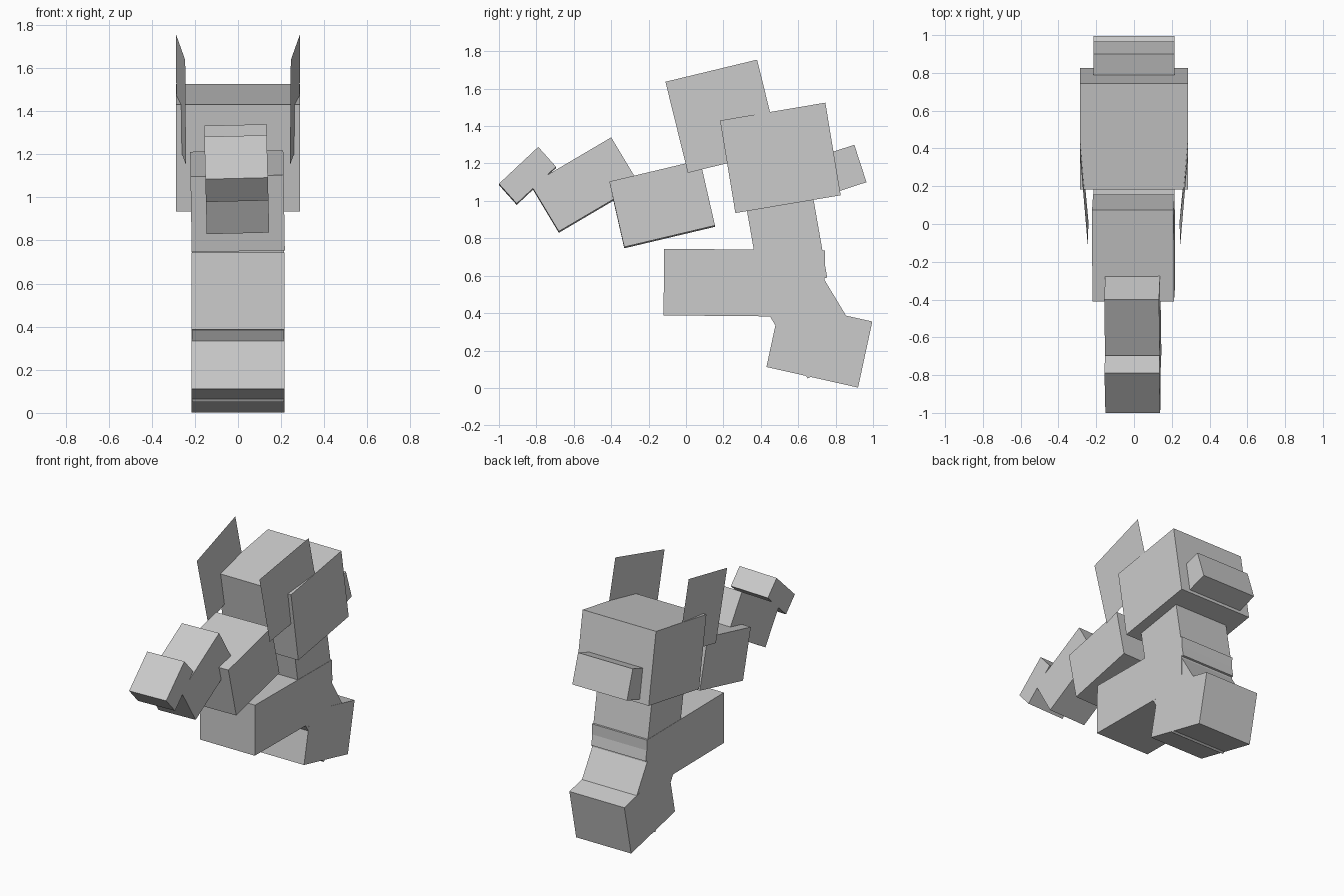
import bpy

if "Cube" in bpy.data.objects:
    bpy.data.objects.remove(bpy.data.objects["Cube"])


def make_object(name, verts, faces):
    mesh = bpy.data.meshes.new(name)
    mesh.from_pydata(verts, [], faces)
    mesh.update()
    obj = bpy.data.objects.new(name, mesh)
    bpy.context.collection.objects.link(obj)
    return obj


def tilted_box(name, origin, along, across, half_width, roll=0.0, pivot_z=0.83):
    """Box whose side profile is a parallelogram in (y, z): origin + two edge vectors."""
    (y, z), (ay, az), (by, bz) = origin, along, across
    profile = [(y, z), (y + ay, z + az), (y + ay + by, z + az + bz), (y + by, z + bz)]
    # order the profile consistently so normals point outwards
    if ay * bz - az * by < 0:
        profile.reverse()
    verts = []
    for x in (-half_width, half_width):
        for py, pz in profile:
            verts.append((x - roll * (pz - pivot_z), py, pz + roll * x))
    faces = [(3, 2, 1, 0), (4, 5, 6, 7)]
    faces += [(i, (i + 1) % 4, (i + 1) % 4 + 4, i + 4) for i in range(4)]
    return make_object(name, verts, faces)


# Foot, leg and pelvis block
tilted_box("foot", (0.43, 0.112), (0.49, -0.110), (0.076, 0.353), 0.215)
tilted_box("leg", (0.65, 0.05), (0.30, 0.181), (-0.30, 0.496), 0.214)
tilted_box("lower_body", (-0.12, 0.388), (0.86, -0.008), (0.003, 0.356), 0.215)

# Neck, head and rear block
tilted_box("neck", (0.40, 0.525), (0.355, 0.065), (-0.10, 0.57), 0.213)
tilted_box("head", (0.264, 0.935), (0.563, 0.095), (-0.082, 0.495), 0.287)
tilted_box("rear_block", (0.775, 1.038), (0.19, 0.062), (-0.065, 0.20), 0.214)

# Jointed front limb, slightly rolled
tilted_box("upper_arm", (-0.33, 0.75), (0.485, 0.115), (-0.08, 0.35), 0.216, 0.016)
tilted_box("forearm", (-0.68, 0.833), (0.43, 0.253), (-0.15, 0.25), 0.145, 0.025)
tilted_box("hand", (-0.905, 0.982), (0.21, 0.197), (-0.095, 0.106), 0.145, 0.025)

# Flat fins on either side of the head
for side, label in ((-1, "left"), (1, "right")):
    quad = [(0.245 * side, -0.11, 1.637), (0.287 * side, 0.38, 1.755),
            (0.286 * side, 0.50, 1.27), (0.241 * side, 0.01, 1.15)]
    make_object("fin_" + label, quad, [(0, 1, 2, 3) if side < 0 else (3, 2, 1, 0)])
